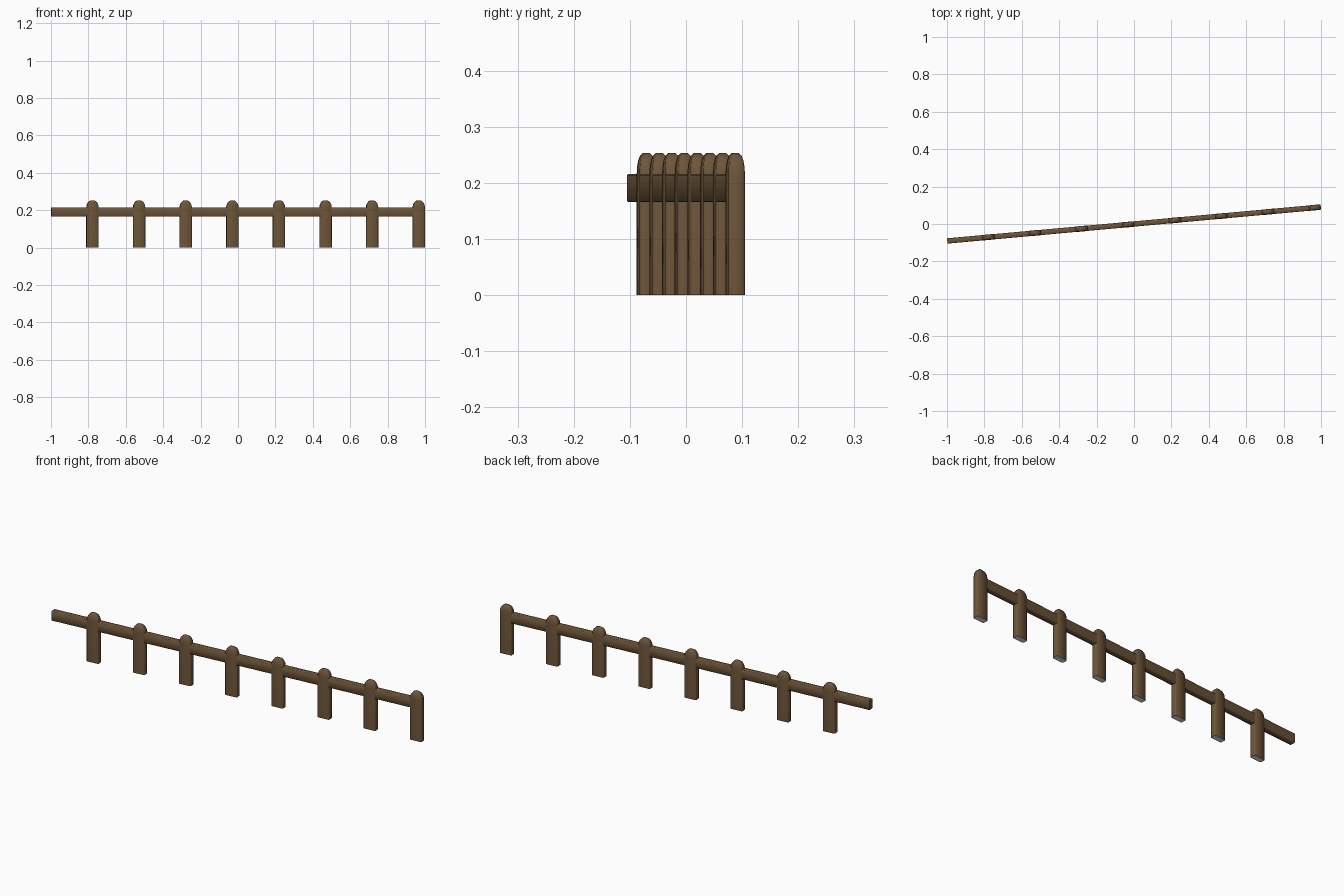
import bpy, bmesh, math
from mathutils import Matrix

if "Cube" in bpy.data.objects:
    bpy.data.objects.remove(bpy.data.objects["Cube"])

ANGLE = math.atan(0.0908)
TURN = Matrix.Rotation(ANGLE, 4, 'Z')


def material(name, rgb):
    m = bpy.data.materials.new(name)
    m.diffuse_color = (*rgb, 1)
    m.use_nodes = True
    m.node_tree.nodes["Principled BSDF"].inputs["Base Color"].default_value = m.diffuse_color
    return m


wood = material("brown wood", (0.155, 0.091, 0.041))
pale = material("pale grey underside", (0.8, 0.8, 0.8))


def section(a, b, c):
    """Chamfered rectangle outline with half sizes a, b and chamfer c."""
    return [(a, -b + c), (a, b - c), (a - c, b), (-a + c, b),
            (-a, b - c), (-a, -b + c), (-a + c, -b), (a - c, -b)]


def loft(name, rings, start_mat=0):
    """Skin a list of point rings, turned onto the fence line."""
    bm = bmesh.new()
    loops = [[bm.verts.new(p) for p in r] for r in rings]
    for lo, hi in zip(loops, loops[1:]):
        n = len(lo)
        for i in range(n):
            j = (i + 1) % n
            bm.faces.new((lo[i], lo[j], hi[j], hi[i]))
    bm.faces.new(loops[0][::-1]).material_index = start_mat
    bm.faces.new(loops[-1])
    bm.transform(TURN)
    me = bpy.data.meshes.new(name)
    bm.to_mesh(me)
    bm.free()
    me.materials.append(wood)
    me.materials.append(pale)
    ob = bpy.data.objects.new(name, me)
    bpy.context.collection.objects.link(ob)
    bpy.ops.object.select_all(action='DESELECT')
    ob.select_set(True)
    bpy.context.view_layer.objects.active = ob
    bpy.ops.object.shade_smooth_by_angle(angle=math.radians(60))


# posts: straight shaft, rounded top, pale underside (height, half width, half depth)
PROFILE = [(0, .0325, .0148), (.213, .0325, .0148), (.228, .0305, .0142),
           (.240, .0250, .0125), (.248, .018, .0100), (.253, .009, .0055)]
for k in range(8):
    u = (-0.778 + 0.2492 * k) / math.cos(ANGLE)
    rings = [[(u + x, y, z) for x, y in section(a, b, 0.25 * b)]
             for z, a, b in PROFILE]
    loft(f"post_{k + 1}", rings, 1)

# long horizontal rail, running from the free end into the last post
rail = [[(u, y, 0.191 + z) for y, z in section(0.0142, 0.025, 0.002)]
        for u in (-1.0027, 0.968)]
loft("rail", rail)
